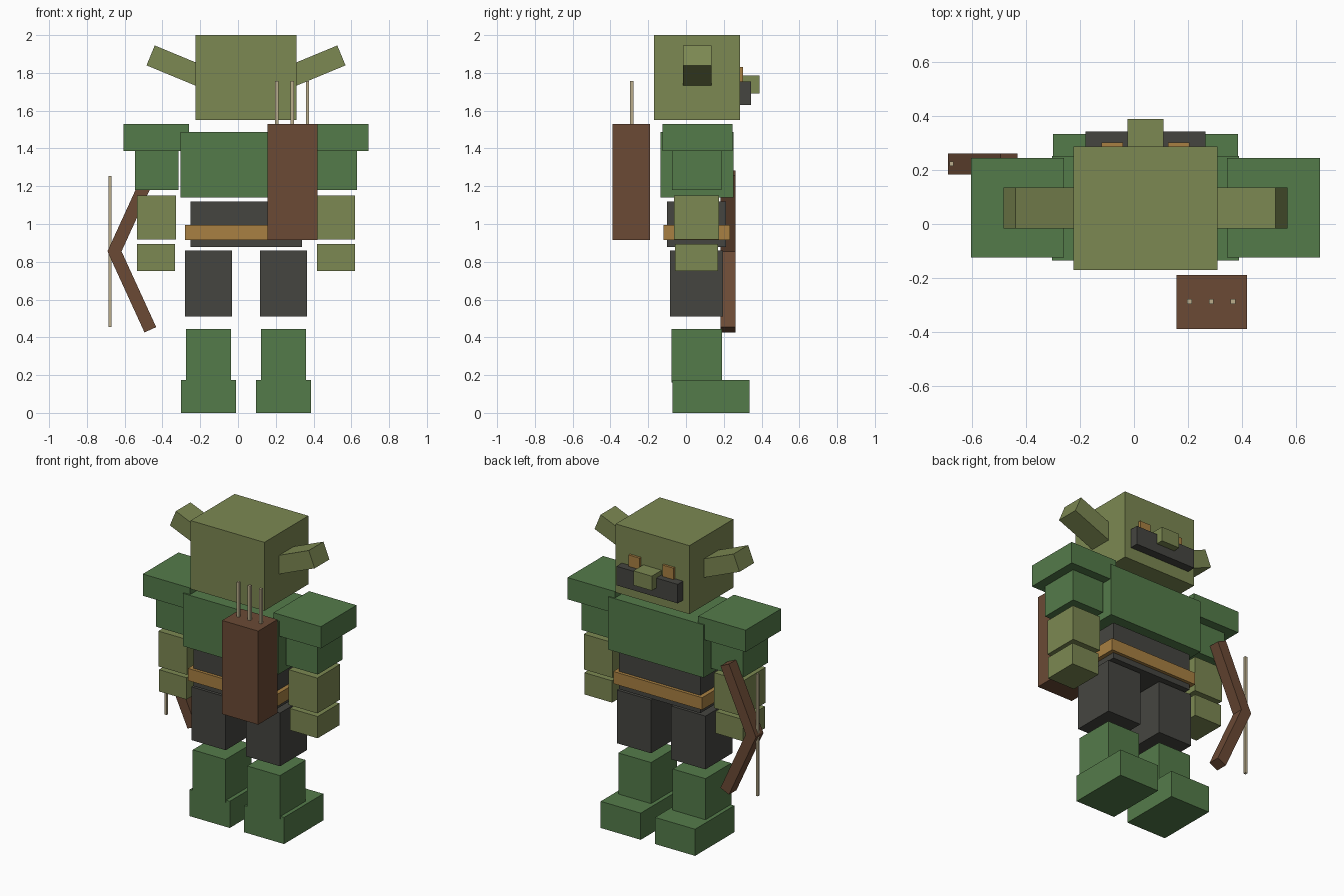
import bpy, math
from mathutils import Matrix, Vector

if "Cube" in bpy.data.objects:
    bpy.data.objects.remove(bpy.data.objects["Cube"])

CX = 0.0425  # body centre line; the bow and quiver sit to either side


def mat(name, hexcode):
    m = bpy.data.materials.new(name)
    rgb = [int(hexcode[i:i + 2], 16) / 255 for i in (0, 2, 4)]
    lin = [c / 12.92 if c <= 0.04045 else ((c + 0.055) / 1.055) ** 2.4 for c in rgb]
    m.diffuse_color = (*lin, 1)
    m.use_nodes = True
    m.node_tree.nodes["Principled BSDF"].inputs["Base Color"].default_value = m.diffuse_color
    return m


GREEN = mat("green cloth", "547B4A")
SKIN = mat("olive skin", "7C8852")
DARK = mat("charcoal", "454540")
BROWN = mat("brown leather", "6B4A35")
GOLD = mat("ochre", "A88042")
WOOD = mat("pale wood", "BBAE8C")


def block(name, m, center, size, angle=0.0):
    """Box of the given size, turned about the y axis by angle."""
    bpy.ops.mesh.primitive_cube_add(size=1)
    o = bpy.context.object
    o.name = o.data.name = name
    o.data.transform(Matrix.Rotation(angle, 4, 'Y') @ Matrix.Diagonal((*size, 1)))
    o.location = center
    o.data.materials.append(m)
    return o


def box(name, m, x, y, z):
    """Box from its ranges along each axis."""
    return block(name, m, [(a + b) / 2 for a, b in (x, y, z)],
                 [b - a for a, b in (x, y, z)])


def pair(name, m, x, y, z):
    """Left and right boxes; x is measured outward from the centre line."""
    for side, s in (("left", -1), ("right", 1)):
        a, b = sorted((CX + s * x[0], CX + s * x[1]))
        box(f"{side}_{name}", m, (a, b), y, z)


def mid(half):
    return (CX - half, CX + half)


# Head and face
box("head", SKIN, mid(0.268), (-0.17, 0.287), (1.55, 2.0))
box("mouth_mask", DARK, mid(0.2225), (0.27, 0.343), (1.63, 1.755))
box("nose", SKIN, mid(0.067), (0.27, 0.39), (1.69, 1.785))
pair("eye", GOLD, (0.083, 0.163), (0.27, 0.303), (1.75, 1.83))

# Ears slope up and outward
tilt, length = math.radians(22.5), 0.34
for side, s in (("left", -1), ("right", 1)):
    d = Vector((s * math.cos(tilt), 0, math.sin(tilt)))
    tip = Vector((CX + s * 0.505, 0.06, 1.8925))
    block(f"{side}_ear", SKIN, tip - d * length / 2, (length, 0.152, 0.114), -s * tilt)

# Torso
box("chest", GREEN, mid(0.3475), (-0.135, 0.252), (1.14, 1.487))
box("waist", DARK, mid(0.295), (-0.10, 0.212), (0.878, 1.12))
box("belt", GOLD, mid(0.323), (-0.12, 0.233), (0.915, 0.995))

# Arms
pair("shoulder_pad", GREEN, (0.303, 0.6475), (-0.125, 0.245), (1.387, 1.53))
pair("upper_arm", GREEN, (0.357, 0.588), (-0.073, 0.187), (1.18, 1.42))
pair("forearm", SKIN, (0.37, 0.578), (-0.063, 0.175), (0.918, 1.15))
pair("hand", SKIN, (0.376, 0.577), (-0.058, 0.17), (0.752, 0.895))

# Legs
pair("thigh", DARK, (0.073, 0.322), (-0.084, 0.197), (0.51, 0.86))
pair("shin", GREEN, (0.079, 0.317), (-0.078, 0.19), (0.16, 0.445))
pair("boot", GREEN, (0.052, 0.343), (-0.072, 0.335), (0.0, 0.175))

# Quiver with arrows
box("quiver", BROWN, (0.157, 0.42), (-0.39, -0.19), (0.915, 1.53))
for i in range(3):
    block(f"arrow_{i + 1}", WOOD, (0.206 + i * 0.081, -0.288, 1.615),
          (0.018, 0.018, 0.285))

# Bow: two straight limbs meeting at the grip, and a string
bend, limb = math.radians(24.6), 0.47
for name, s in (("upper", 1), ("lower", -1)):
    end = Vector((-0.464, 0.222, 0.855 + s * 0.415))
    d = Vector((-math.sin(bend), 0, -s * math.cos(bend)))
    block(f"{name}_bow_limb", BROWN, end + d * limb / 2, (0.068, 0.078, limb), s * bend)
box("bow_string", WOOD, (-0.686, -0.67), (0.216, 0.232), (0.455, 1.255))
